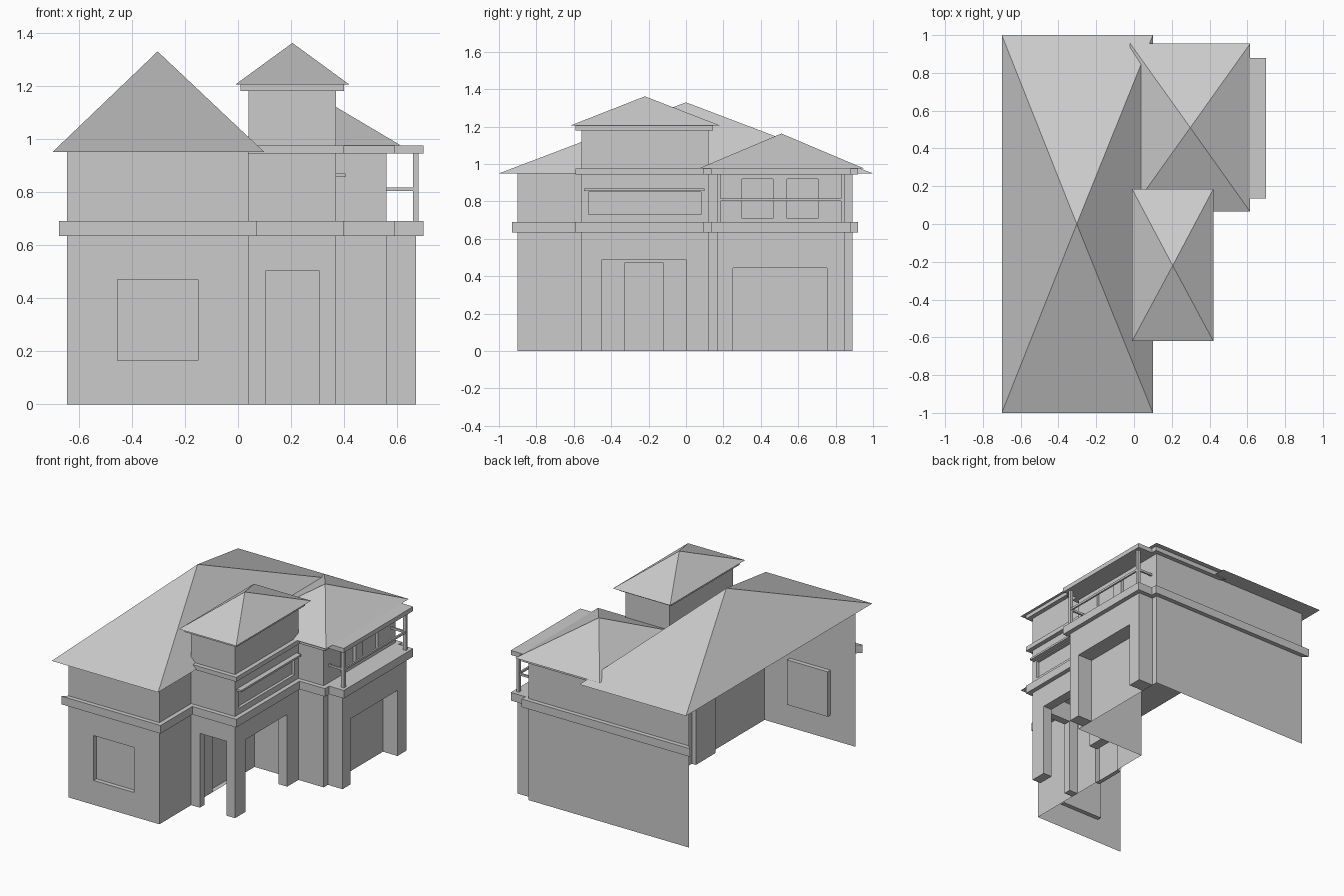
import bpy, bmesh
from mathutils import Vector

if "Cube" in bpy.data.objects:
    bpy.data.objects.remove(bpy.data.objects["Cube"])


def finish(name, bm):
    bmesh.ops.remove_doubles(bm, verts=bm.verts, dist=1e-5)
    me = bpy.data.meshes.new(name)
    bm.to_mesh(me)
    bm.free()
    ob = bpy.data.objects.new(name, me)
    bpy.context.collection.objects.link(ob)
    return ob


def quad(bm, *pts):
    bm.faces.new([bm.verts.new(p) for p in pts])


def box(name, x, y, z):
    bm = bmesh.new()
    bmesh.ops.create_cube(bm, size=1)
    for v in bm.verts:
        v.co = [a[0] + (a[1] - a[0]) * (c + 0.5) for a, c in zip((x, y, z), v.co)]
    return finish(name, bm)


def hip_roof(name, x, y, z, apex):
    bm = bmesh.new()
    base = [bm.verts.new((a, b, z)) for a, b in
            ((x[0], y[0]), (x[1], y[0]), (x[1], y[1]), (x[0], y[1]))]
    top = bm.verts.new(apex)
    for i in range(4):
        bm.faces.new((base[i], base[(i + 1) % 4], top))
    bm.faces.new(base[::-1])
    return finish(name, bm)


def wall(name, p, q, z0, z1, holes=(), depth=0.02):
    """Sheet wall from p to q (outside on the right) with recessed rectangles."""
    p, q = Vector((*p, 0)), Vector((*q, 0))
    d = (q - p).normalized()
    inward = Vector((-d.y, d.x, 0)) * depth
    us = sorted({0, (q - p).length, *[u for h in holes for u in h[:2]]})
    zs = sorted({z0, z1, *[z for h in holes for z in h[2:]]})
    at = lambda u, z: p + d * u + Vector((0, 0, z))
    bm = bmesh.new()
    for a, b in zip(us, us[1:]):
        for c, e in zip(zs, zs[1:]):
            if not any(h[0] <= a < h[1] and h[2] <= c < h[3] for h in holes):
                quad(bm, at(a, c), at(b, c), at(b, e), at(a, e))
    for a, b, c, e in holes:
        ring = [at(a, c), at(b, c), at(b, e), at(a, e)]
        quad(bm, *[r + inward for r in ring])
        for i in range(4):
            j = (i + 1) % 4
            quad(bm, ring[j], ring[i], ring[i] + inward, ring[j] + inward)
    return finish(name, bm)


def band(name, path, z0, z1, out=0.03):
    """Trim strip following the right-angled outline, projecting outward."""
    pts = [Vector((*p, 0)) for p in path]
    dirs = [(b - a).normalized() for a, b in zip(pts, pts[1:])]
    norms = [Vector((d.y, -d.x, 0)) for d in dirs]
    outer = [pts[0] + (norms[0] - dirs[0]) * out]
    outer += [pts[i] + (norms[i - 1] + norms[i]) * out for i in range(1, len(dirs))]
    outer.append(pts[-1] + (norms[-1] + dirs[-1]) * out)
    bm = bmesh.new()
    lo, hi = Vector((0, 0, z0)), Vector((0, 0, z1))
    rings = [[bm.verts.new(v) for v in (a + lo, b + lo, b + hi, a + hi)]
             for a, b in zip(pts, outer)]
    for r, s in zip(rings, rings[1:]):
        for i in range(3):
            bm.faces.new((r[i], s[i], s[i + 1], r[i + 1]))
    bm.faces.new(rings[0])
    bm.faces.new(rings[-1][::-1])
    return finish(name, bm)


# Main block: sheet walls, open on the left side and underneath
wall("front_wall", (-0.645, -0.9), (0.04, -0.9), 0, 0.955, [(0.19, 0.495, 0.165, 0.47)], 0.03)
wall("entrance_wall", (0.04, -0.9), (0.04, 0.12), 0, 0.955, [(0.57, 0.78, 0, 0.47)], 0.03)
wall("back_wall", (0.56, 0.89), (-0.645, 0.89), 0, 0.97)

# Tower above the porch
wall("tower_front", (0.04, -0.56), (0.37, -0.56), 0.635, 1.2)
wall("tower_side", (0.37, -0.56), (0.37, 0.12), 0.635, 1.2, [(0.04, 0.64, 0.73, 0.85)], 0.02)
wall("tower_back", (0.37, 0.12), (0.04, 0.12), 0, 1.2)
wall("tower_inner_side", (0.04, 0.12), (0.04, -0.56), 0.955, 1.2)
box("tower_ledge", (0.37, 0.405), (-0.545, 0.10), (0.857, 0.87))
box("tower_top_band", (0.01, 0.40), (-0.59, 0.145), (1.18, 1.205))

# Porch pillars, headers and ceiling
box("porch_pillar_left", (0.04, 0.105), (-0.56, -0.51), (0, 0.635))
box("porch_pillar_corner", (0.305, 0.37), (-0.56, -0.45), (0, 0.635))
box("porch_pillar_rear", (0.305, 0.37), (0, 0.12), (0, 0.635))
box("porch_header_front", (0.105, 0.305), (-0.56, -0.51), (0.505, 0.635))
box("porch_header_side", (0.305, 0.37), (-0.45, 0), (0.49, 0.635))
box("porch_ceiling", (0.04, 0.37), (-0.56, 0.12), (0.63, 0.64))

# Garage wing with two upper windows
wall("wing_front", (0.37, 0.12), (0.56, 0.12), 0, 0.975)
wall("wing_side", (0.56, 0.12), (0.56, 0.89), 0, 0.975,
     [(0.18, 0.345, 0.71, 0.92), (0.42, 0.585, 0.71, 0.92)], 0.02)
box("garage_jamb_front", (0.56, 0.67), (0.165, 0.25), (0, 0.64))
box("garage_jamb_rear", (0.56, 0.67), (0.755, 0.85), (0, 0.64))
box("garage_header", (0.56, 0.67), (0.25, 0.755), (0.445, 0.64))

# Balcony: floor, canopy, posts and rails
box("balcony_floor", (0.56, 0.67), (0.165, 0.85), (0.635, 0.69))
box("balcony_canopy", (0.56, 0.67), (0.165, 0.85), (0.945, 0.975))
for n, y in (("front", 0.165), ("rear", 0.83)):
    box("balcony_post_" + n, (0.66, 0.68), (y, y + 0.02), (0.69, 0.945))
    box("balcony_rail_" + n, (0.56, 0.66), (y + 0.004, y + 0.016), (0.803, 0.817))
box("balcony_rail_long", (0.664, 0.676), (0.185, 0.83), (0.803, 0.817))

# Trim bands around the outline
right_path = [(0.04, -0.56), (0.37, -0.56), (0.37, 0.12), (0.56, 0.12), (0.56, 0.165),
              (0.67, 0.165), (0.67, 0.85), (0.56, 0.85), (0.56, 0.89)]
band("floor_band", [(-0.645, -0.9), (0.04, -0.9)] + right_path + [(-0.645, 0.89)], 0.635, 0.69)
band("upper_band", right_path + [(0.04, 0.89)], 0.945, 0.975)

# Hip roofs
hip_roof("main_roof", (-0.70, 0.10), (-1, 1), 0.95, (-0.303, 0, 1.33))
hip_roof("wing_roof", (-0.02, 0.615), (0.065, 0.955), 0.975, (0.298, 0.51, 1.163))
hip_roof("tower_roof", (-0.01, 0.42), (-0.62, 0.185), 1.205, (0.205, -0.22, 1.362))
